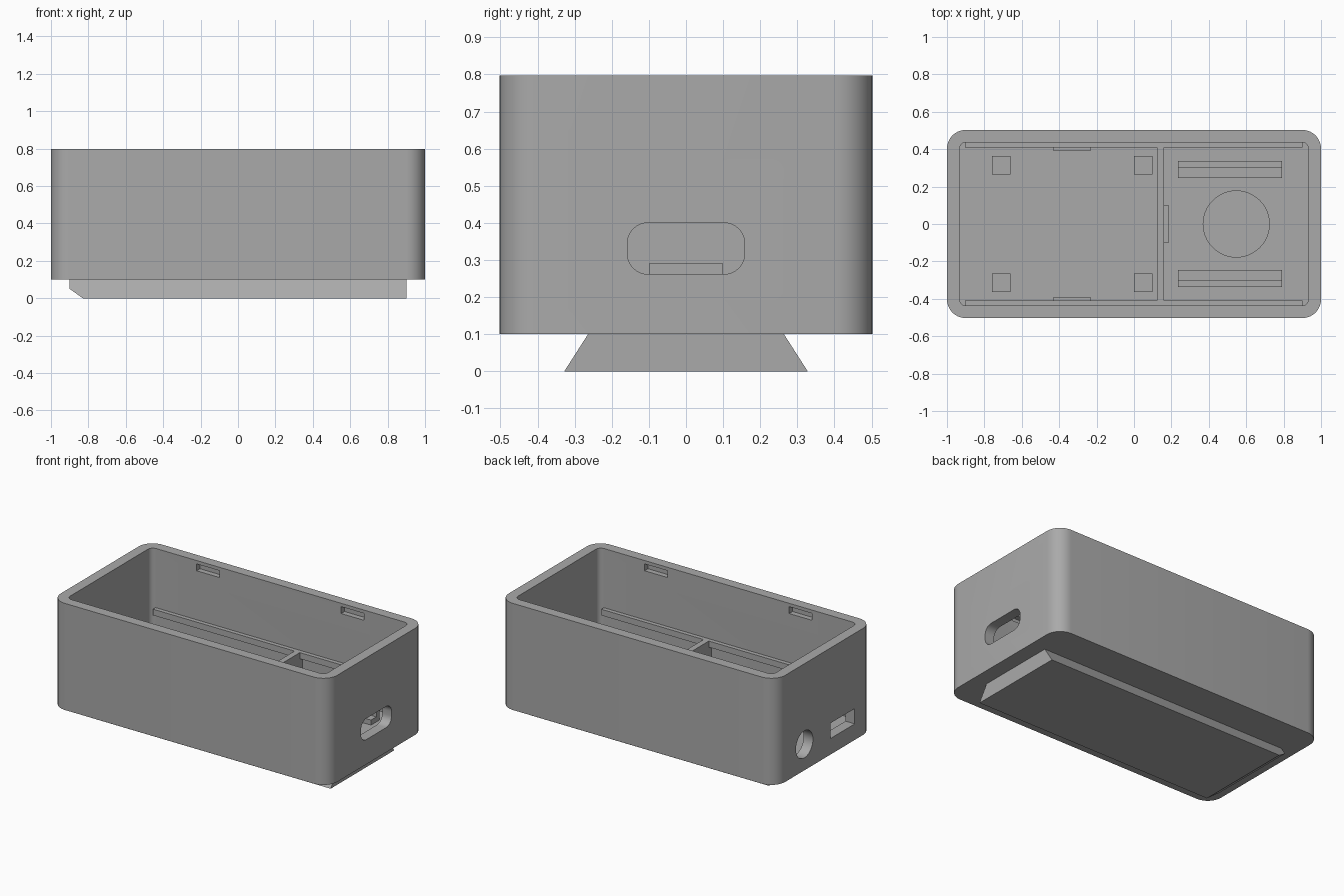
import bpy
import bmesh
from math import pi, sin, cos
from mathutils import Vector

old = bpy.data.objects.get("Cube")
if old:
    bpy.data.objects.remove(old, do_unlink=True)

grey = bpy.data.materials.new("plain grey")
grey.use_nodes = True
COLOUR = (0.4, 0.4, 0.4, 1)
grey.diffuse_color = COLOUR
grey.node_tree.nodes["Principled BSDF"].inputs["Base Color"].default_value = COLOUR


def prism(name, outline, axis, low, high):
    """Extrude a 2D outline along x, y or z."""
    place = {
        "x": lambda a, b: (low, a, b),
        "y": lambda a, b: (a, low, b),
        "z": lambda a, b: (a, b, low),
    }[axis]
    bm = bmesh.new()
    face = bm.faces.new([bm.verts.new(place(a, b)) for a, b in outline])
    new = bmesh.ops.extrude_face_region(bm, geom=[face])["geom"]
    step = Vector([(high - low) * (axis == k) for k in "xyz"])
    bmesh.ops.translate(bm, vec=step, verts=[v for v in new if isinstance(v, bmesh.types.BMVert)])
    bmesh.ops.recalc_face_normals(bm, faces=bm.faces)
    mesh = bpy.data.meshes.new(name)
    bm.to_mesh(mesh)
    bm.free()
    mesh.materials.append(grey)
    obj = bpy.data.objects.new(name, mesh)
    bpy.context.collection.objects.link(obj)
    return obj


def rounded(a0, a1, b0, b1, r, steps=8):
    """Rectangle outline with rounded corners."""
    corners = [(a1 - r, b1 - r), (a0 + r, b1 - r), (a0 + r, b0 + r), (a1 - r, b0 + r)]
    points = []
    for i, (a, b) in enumerate(corners):
        for k in range(steps + 1):
            t = (i + k / steps) * pi / 2
            points.append((a + r * cos(t), b + r * sin(t)))
    return points


def circle(a, b, r, sides=48):
    return [(a + r * cos(2 * pi * i / sides), b + r * sin(2 * pi * i / sides)) for i in range(sides)]


def box(name, x0, x1, y0, y1, z0, z1):
    return prism(name, [(x0, y0), (x1, y0), (x1, y1), (x0, y1)], "z", z0, z1)


def cut(target, cutters):
    """Subtract the cutters, bake the result and remove them."""
    for cutter in cutters:
        cutter.hide_render = True
        mod = target.modifiers.new("cut", "BOOLEAN")
        mod.operation = "DIFFERENCE"
        mod.solver = "EXACT"
        mod.object = cutter
    graph = bpy.context.evaluated_depsgraph_get()
    baked = bpy.data.meshes.new_from_object(target.evaluated_get(graph))
    target.modifiers.clear()
    target.data = baked
    for cutter in cutters:
        bpy.data.objects.remove(cutter, do_unlink=True)


FLOOR = 0.167
RAIL_TOP = 0.41

# Open case with its cavity, floor pocket and end openings
case = prism("case", rounded(-1, 1, -0.503, 0.503, 0.1), "z", 0.1, 0.797)
cutters = [
    prism("cavity", rounded(-0.933, 0.933, -0.437, 0.437, 0.035), "z", FLOOR, 1),
    prism("floor_pocket", circle(0.547, 0, 0.177), "z", 0.12, 0.2),
    prism("cable_slot", rounded(-0.158, 0.158, 0.262, 0.4, 0.055), "x", 0.9, 1.1),
    prism("round_port", circle(0.205, 0.27, 0.088), "x", -1.1, -0.9),
    box("square_port", -1.1, -0.9, -0.315, -0.065, 0.205, 0.305),
]
# Lid catch slots near the rim
for sx in (-1, 1):
    for sy in (-1, 1):
        xs = sorted((sx * 0.44, sx * 0.605))
        ys = sorted((sy * 0.42, sy * 0.472))
        cutters.append(box("catch_slot", *xs, *ys, 0.73, 0.775))
cut(case, cutters)

bpy.ops.object.select_all(action="DESELECT")
case.select_set(True)
bpy.context.view_layer.objects.active = case
bpy.ops.object.shade_smooth_by_angle()

# Dovetail foot with one chamfered end
foot = prism("dovetail_foot", [(-0.328, 0), (0.328, 0), (0.264, 0.1), (-0.264, 0.1)], "x", -0.9, 0.9)
cut(foot, [prism("end_chamfer", [(-0.97, 0.1), (-0.97, -0.05), (-0.76, -0.05)], "y", -0.5, 0.5)])

# Cross wall with a catch
box("divider", 0.122, 0.16, -0.437, 0.437, FLOOR, RAIL_TOP)
box("divider_catch", 0.16, 0.187, -0.1, 0.1, 0.25, 0.29)

for side, sy in (("left", 1), ("right", -1)):
    def span(a, b):
        return sorted((sy * a, sy * b))
    # Side rails and board catches
    box("rail_" + side, -0.903, 0.9, *span(0.41, 0.439), 0.37, RAIL_TOP)
    box("board_catch_" + side, -0.43, -0.233, *span(0.39, 0.439), 0.25, 0.29)
    # Stepped cradle strips
    box("cradle_wall_" + side, 0.235, 0.79, *span(0.3, 0.336), FLOOR, 0.25)
    box("cradle_step_" + side, 0.235, 0.79, *span(0.246, 0.3), FLOOR, 0.2)
    # Board posts
    for x in (-0.71, 0.05):
        box("board_post_" + side, x - 0.05, x + 0.05, *span(0.265, 0.363), FLOOR, 0.23)
